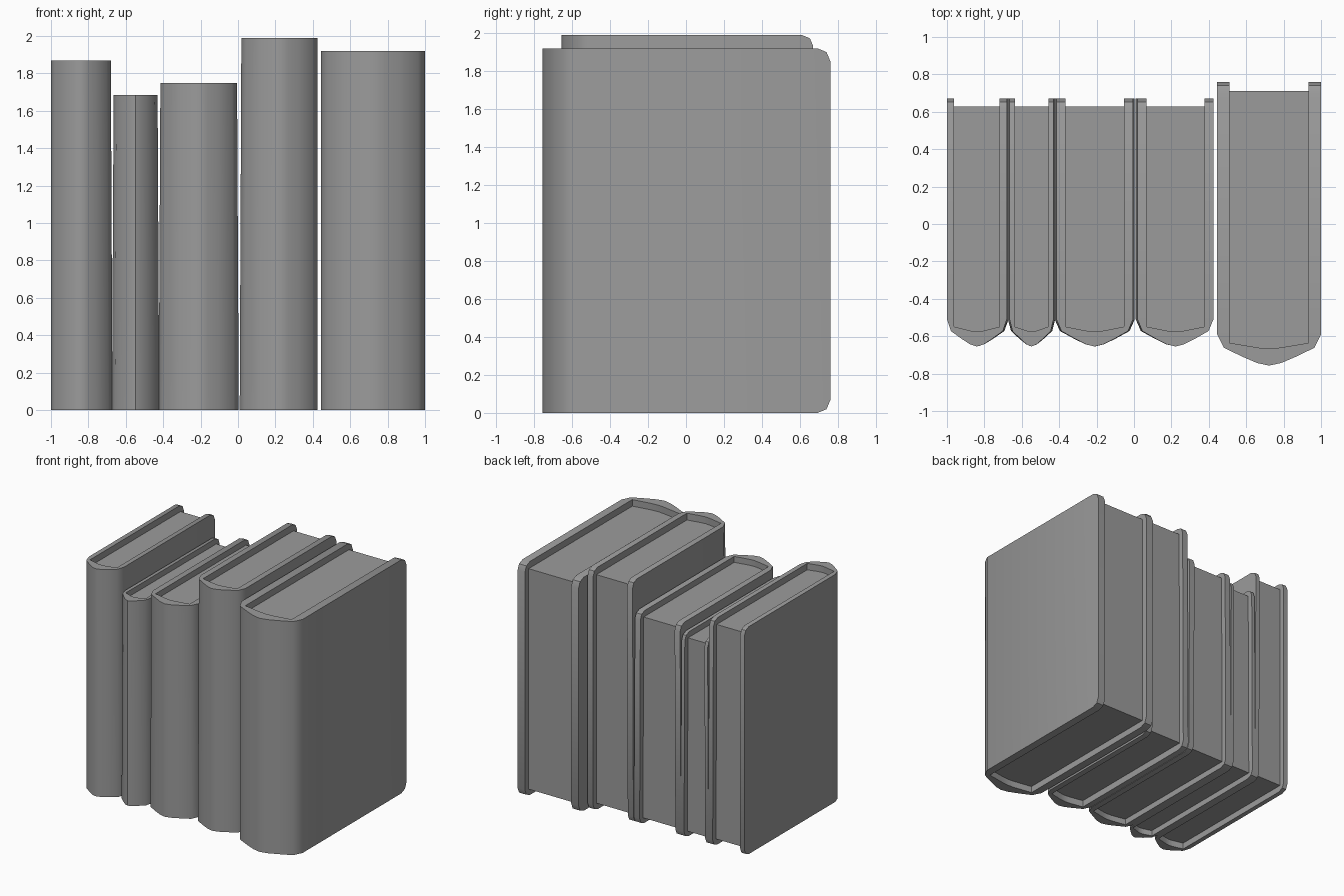
import bpy, bmesh, math

cube = bpy.data.objects.get("Cube")
if cube:
    bpy.data.objects.remove(cube, do_unlink=True)

GREY = (0.33, 0.33, 0.33, 1.0)
grey = bpy.data.materials.new("book_grey")
grey.use_nodes = True
grey.diffuse_color = GREY
grey.node_tree.nodes["Principled BSDF"].inputs["Base Color"].default_value = GREY

# Half profiles as fractions of half width and half depth, back edge to spine centre
OUTER = [(1, 1), (1, -0.78), (0.87, -0.875), (0.5, -0.94), (0.23, -0.982), (0, -1)]
INNER = [(0.76, 1), (0.76, -0.78), (0.76, -0.84), (0.4, -0.862), (0.2, -0.874), (0, -0.88)]
PAGE_BACK = 0.935


def mirrored(half):
    return half + [(-u, v) for u, v in reversed(half[:-1])]


def extrude_up(bm, height):
    ext = bmesh.ops.extrude_face_region(bm, geom=bm.faces[:])
    verts = [g for g in ext["geom"] if isinstance(g, bmesh.types.BMVert)]
    bmesh.ops.translate(bm, vec=(0, 0, height), verts=verts)


def finish(bm, name, location, flare, half_width, height):
    # Splay the sides a little towards the foot
    for v in bm.verts:
        side = flare[1] if v.co.x > 0 else flare[0]
        v.co.x += side * v.co.x / half_width * (1 - (v.co.z + location[2]) / height)
    bmesh.ops.recalc_face_normals(bm, faces=bm.faces[:])
    mesh = bpy.data.meshes.new(name)
    bm.to_mesh(mesh)
    bm.free()
    mesh.materials.append(grey)
    obj = bpy.data.objects.new(name, mesh)
    obj.location = location
    bpy.context.collection.objects.link(obj)
    bpy.ops.object.select_all(action='DESELECT')
    obj.select_set(True)
    bpy.context.view_layer.objects.active = obj
    bpy.ops.object.shade_smooth_by_angle(angle=math.radians(40))


def add_book(name, left, right, front, back, height, flare):
    hw, hd = (right - left) / 2, (back - front) / 2
    cx, cy = (left + right) / 2, (front + back) / 2

    # Wraparound cover with a rounded spine
    bm = bmesh.new()
    outer, inner = ([bm.verts.new((u * hw, v * hd, 0)) for u, v in mirrored(p)]
                    for p in (OUTER, INNER))
    for i in range(len(outer) - 1):
        bm.faces.new((outer[i], outer[i + 1], inner[i + 1], inner[i]))
    extrude_up(bm, height)
    # Rounded back corners of both boards
    corners = [e for e in bm.edges
               if all(v.co.y > hd * 0.99 for v in e.verts)
               and abs(e.verts[0].co.z - e.verts[1].co.z) < 0.001]
    bmesh.ops.bevel(bm, geom=corners, offset=hd * 0.088, segments=2,
                    profile=0.5, affect='EDGES')
    finish(bm, name + "_cover", (cx, cy, 0), flare, hw, height)

    # Page block, set in from the edges of the boards
    inset = 0.028 * height
    bm = bmesh.new()
    bm.faces.new([bm.verts.new((u * hw, min(v, PAGE_BACK) * hd, 0))
                  for u, v in mirrored(INNER)])
    extrude_up(bm, height - 2 * inset)
    finish(bm, name + "_pages", (cx, cy, inset), flare, hw, height)


# Row of books: left, right, front, back, height, splay of each side
F = 0.009
add_book("first_book", -1.0, -0.68, -0.655, 0.67, 1.87, (0, F))
add_book("second_book", -0.665, -0.43, -0.655, 0.67, 1.685, (F, F))
add_book("third_book", -0.415, -0.005, -0.655, 0.67, 1.75, (F, F))
add_book("fourth_book", 0.018, 0.425, -0.655, 0.67, 1.99, (F, 0))
add_book("fifth_book", 0.445, 1.0, -0.757, 0.76, 1.92, (0, 0))
